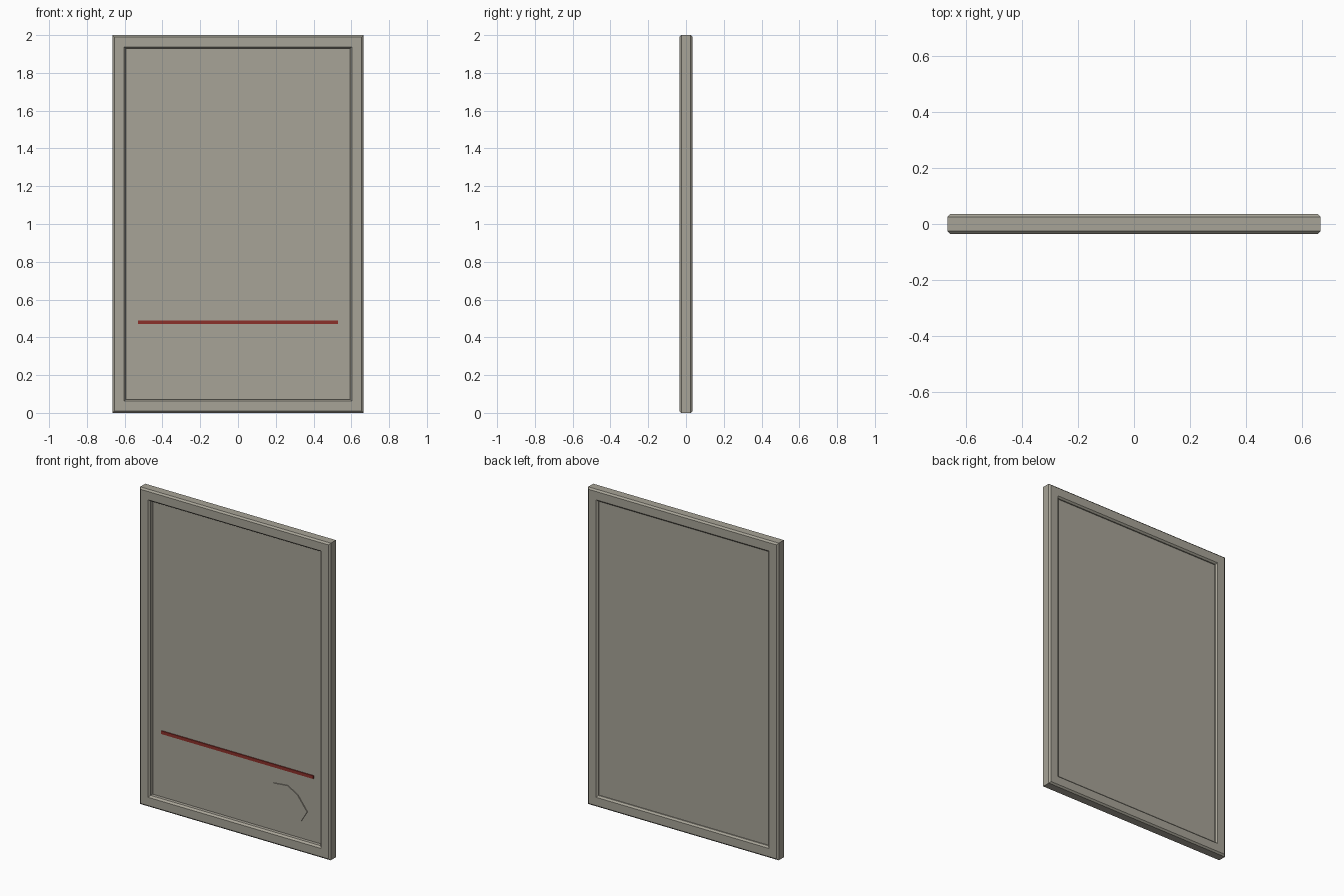
import bpy, bmesh

if "Cube" in bpy.data.objects:
    bpy.data.objects.remove(bpy.data.objects["Cube"], do_unlink=True)


def material(name, rgb):
    m = bpy.data.materials.new(name)
    m.use_nodes = True
    m.diffuse_color = (*rgb, 1)
    m.node_tree.nodes["Principled BSDF"].inputs["Base Color"].default_value = (*rgb, 1)
    return m


grey = material("warm grey", (0.39, 0.37, 0.31))
red = material("dark red", (0.26, 0.03, 0.023))


def finish(bm, name, mat):
    bmesh.ops.recalc_face_normals(bm, faces=bm.faces)
    mesh = bpy.data.meshes.new(name)
    bm.to_mesh(mesh)
    bm.free()
    mesh.materials.append(mat)
    obj = bpy.data.objects.new(name, mesh)
    bpy.context.collection.objects.link(obj)


def plate(name, outline, y_front, y_back, mat):
    """Extrude an (x, z) outline from y_front to y_back."""
    bm = bmesh.new()
    face = bm.faces.new([bm.verts.new((x, y_front, z)) for x, z in outline])
    new = bmesh.ops.extrude_face_region(bm, geom=[face])["geom"]
    verts = [v for v in new if isinstance(v, bmesh.types.BMVert)]
    bmesh.ops.translate(bm, verts=verts, vec=(0, y_back - y_front, 0))
    finish(bm, name, mat)


def rect(x, z0, z1):
    return [(-x, z0), (x, z0), (x, z1), (-x, z1)]


# Frame: closed profile of (inset, y) swept round the rectangle with mitred corners
HALF_W, HEIGHT = 0.665, 2.0
profile = [(0.01, -0.035), (0, -0.025), (0, 0.025), (0.01, 0.035),
           (0.062, 0.035), (0.072, 0.025), (0.072, -0.023), (0.062, -0.035)]
bm = bmesh.new()
rings = [[bm.verts.new((x, y, z)) for x, z in rect(HALF_W - d, d, HEIGHT - d)]
         for d, y in profile]
for i, ring in enumerate(rings):
    nxt = rings[(i + 1) % len(rings)]
    for j in range(4):
        k = (j + 1) % 4
        bm.faces.new((ring[j], ring[k], nxt[k], nxt[j]))
finish(bm, "frame", grey)

# Recessed panel
plate("panel", rect(0.6, 0.065, 1.935), -0.002, 0.018, grey)

# Stripe and faceted badge on the panel
plate("stripe", rect(0.53, 0.47, 0.49), -0.008, -0.001, red)
badge = [(0.215, 0.22), (0.25, 0.37), (0.35, 0.38), (0.42, 0.34),
         (0.487, 0.25), (0.445, 0.18), (0.355, 0.155)]
plate("badge", badge, -0.008, -0.001, grey)
